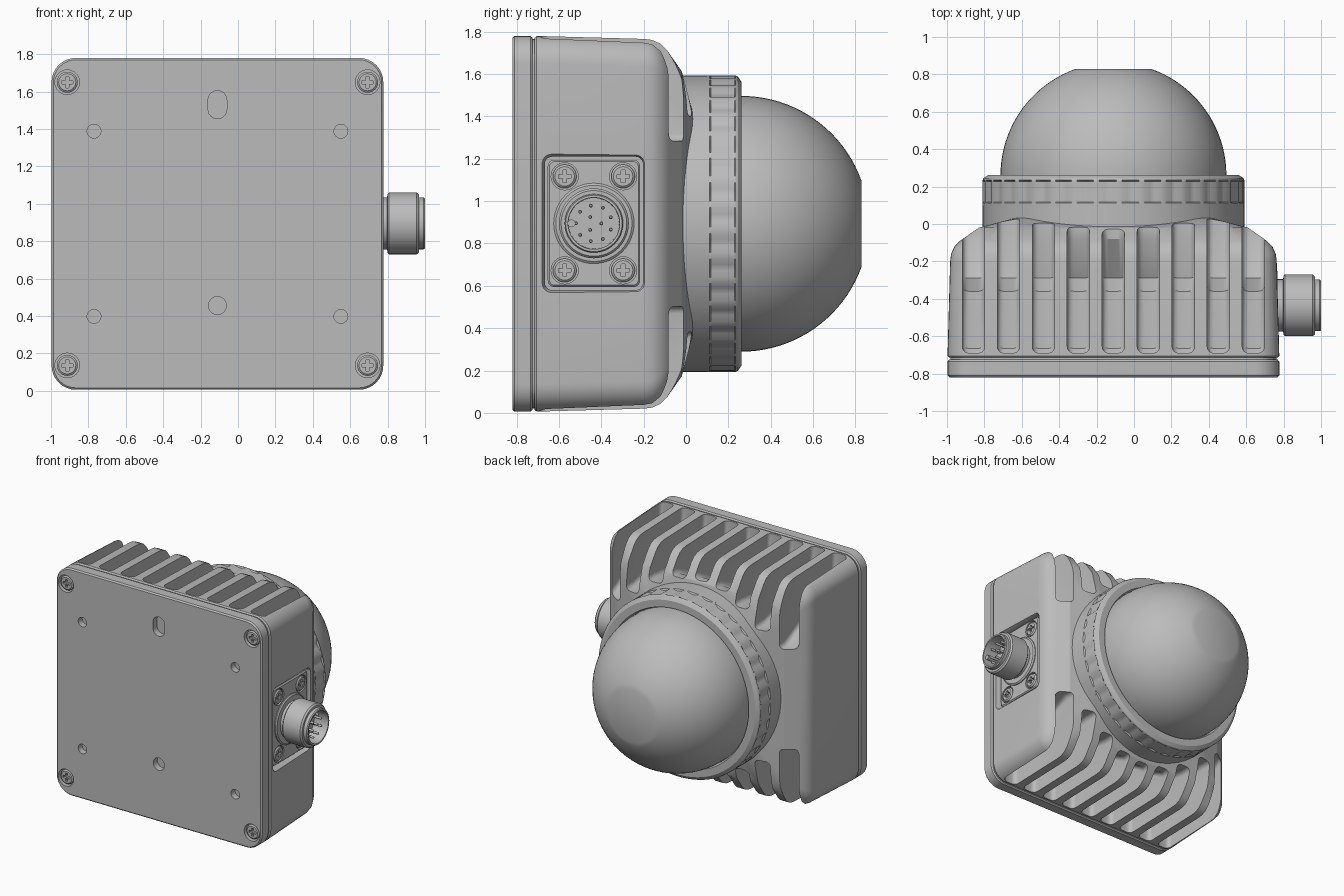
import bpy, bmesh, math
from mathutils import Vector

cube = bpy.data.objects.get("Cube")
if cube:
    bpy.data.objects.remove(cube)

grey = bpy.data.materials.new("housing_grey")
grey.use_nodes = True
COLOUR = (0.5, 0.5, 0.5, 1)
grey.diffuse_color = COLOUR
grey.node_tree.nodes["Principled BSDF"].inputs["Base Color"].default_value = COLOUR

CX, CZ = -0.11, 0.893          # optical axis
MID = (CX, CZ)
parts = []


def place(axis, centre, u, v, w):
    """Map a section point (u, v) at depth w to the world."""
    u, v = u + centre[0], v + centre[1]
    return Vector((u, w, v)) if axis == "y" else Vector((w, u, v))


def rounded(hu, hv, r, n):
    """Rounded rectangle; becomes a circle or pill when r is large."""
    pts = []
    for q, (su, sv) in enumerate([(1, 1), (-1, 1), (-1, -1), (1, -1)]):
        for i in range(n + 1):
            a = (q + i / n) * math.pi / 2
            pts.append((su * (hu - r) + r * math.cos(a), sv * (hv - r) + r * math.sin(a)))
    return pts


def finish(name, bm):
    bmesh.ops.recalc_face_normals(bm, faces=bm.faces)
    mesh = bpy.data.meshes.new(name)
    bm.to_mesh(mesh)
    bm.free()
    mesh.materials.append(grey)
    ob = bpy.data.objects.new(name, mesh)
    bpy.context.collection.objects.link(ob)
    parts.append(ob)
    return ob


def skin(bm, rings):
    """Bridge equal rings of points and cap both ends."""
    loops = [[bm.verts.new(p) for p in ring] for ring in rings]
    n = len(loops[0])
    for a, b in zip(loops, loops[1:]):
        for i in range(n):
            bm.faces.new((a[i], a[(i + 1) % n], b[(i + 1) % n], b[i]))
    bm.faces.new(loops[0])
    bm.faces.new(loops[-1])


def solid(name, axis, centre, sections, n=8):
    """Loft of rounded sections (depth, half width, half height, radius)."""
    bm = bmesh.new()
    skin(bm, [[place(axis, centre, u, v, w) for u, v in rounded(hu, hv, r, n)]
              for w, hu, hv, r in sections])
    bmesh.ops.remove_doubles(bm, verts=bm.verts, dist=1e-5)
    return finish(name, bm)


def lathe(name, axis, centre, profile, n=8):
    return solid(name, axis, centre, [(w, r, r, r) for w, r in profile], n)


def boolean(ob, tool, op="DIFFERENCE"):
    """Apply a boolean and discard the tool."""
    mod = ob.modifiers.new("cut", "BOOLEAN")
    mod.operation, mod.solver, mod.object = op, "EXACT", tool
    bpy.context.view_layer.update()
    new = bpy.data.meshes.new_from_object(ob.evaluated_get(bpy.context.evaluated_depsgraph_get()))
    ob.modifiers.clear()
    ob.data = new
    parts.remove(tool)
    bpy.data.objects.remove(tool)


def screw(name, axis, centre, base, top):
    """Cross-head screw whose face lies at depth top."""
    s = 1 if top > base else -1
    head = lathe(name, axis, centre, [(base, .056), (top - s * .008, .056), (top, .046)], 6)
    for hu, hv in ((.03, .009), (.009, .03)):
        boolean(head, solid("cross_cutter", axis, centre,
                            [(top - s * .02, hu, hv, .002), (top + s * .02, hu, hv, .002)], 1))


# Finned housing: tapered box, shallow pyramid at the rear, round neck
housing = solid("finned_housing", "y", MID, [
    (-.715, .878, .878, .12), (-.705, .887, .887, .13), (-.2, .873, .873, .13),
    (-.16, .868, .868, .13), (-.12, .85, .85, .13), (-.09, .82, .82, .13),
    (-.02, .72, .72, .12), (.055, .44, .44, .1)])
boolean(housing, lathe("neck", "y", MID, [(-.3, .7), (.1, .7)], 20), "UNION")

# Cooling slots, cut through the top and bottom and following the neck
ends = [.73, .71, .63, .51, .39]
for side in (1, -1):
    bm = bmesh.new()
    for k in range(-4, 5):
        end = ends[abs(k)]
        outline = [(-.69, 1.05), (-.69, .74), (-.665, .71), (-.36, .7),
                   (-.29, min(.6, (end + .6) / 2)), (-.08, end), (.09, end), (.09, 1.05)]
        skin(bm, [[Vector((CX + k * .187 + dx, y, CZ + side * z)) for y, z in outline]
                  for dx in (-.06, .06)])
    rims = [e for e in bm.edges if abs(e.verts[0].co.x - e.verts[1].co.x) < 1e-4]
    bmesh.ops.recalc_face_normals(bm, faces=bm.faces)
    bmesh.ops.bevel(bm, geom=rims, offset=.035, segments=4, profile=.5, affect="EDGES")
    boolean(housing, finish("slot_cutter", bm))

# Recess for the connector flange in the left side
PORT = (-.435, .895)
boolean(housing, solid("recess_cutter", "x", PORT, [(.71, .232, .315, .035),
                                                    (.745, .232, .315, .035),
                                                    (.79, .25, .333, .05)], 5))

# Mounting plate with holes
plate = solid("mounting_plate", "y", MID, [
    (-.82, .877, .877, .12), (-.81, .887, .887, .13), (-.735, .887, .887, .13),
    (-.725, .878, .878, .12)])
solid("gasket", "y", MID, [(-.74, .872, .872, .12), (-.7, .872, .872, .12)])
holes = [(0, .637, .05, .075), (0, -.437, .048, .048)]
holes += [(x, z, .037, .037) for x in (-.66, .66) for z in (-.495, .495)]
corners = [(x, z) for x in (-.803, .803) for z in (-.757, .757)]
holes += [(x, z, .066, .066) for x, z in corners]
for x, z, hu, hv in holes:
    boolean(plate, solid("hole_cutter", "y", (CX + x, CZ + z),
                         [(-.9, hu, hv, hu), (-.77, hu, hv, hu)], 6))
for x, z in corners:
    screw("plate_screw", "y", (CX + x, CZ + z), -.76, -.812)

# Grip ring with flutes around the dome
bm = bmesh.new()
rings = []
for y, r, groove in [(.09, .6, 0), (.09, .685, 0), (.1, .7, 0), (.112, .7, 0), (.118, .7, .012),
                     (.228, .7, .012), (.234, .7, 0), (.245, .695, 0), (.262, .67, 0),
                     (.262, .615, 0), (.235, .605, 0)]:
    ring = []
    for i in range(36 * 4):
        a = math.tau * (i + .5) / 144
        rr = r - (groove if i % 4 < 2 else 0)
        ring.append(place("y", MID, rr * math.cos(a), rr * math.sin(a), y))
    rings.append(ring)
skin(bm, rings)
finish("grip_ring", bm)

# Dome with a flat tip
R, DY = .604, .26
tip = math.acos(.205 / R)
lathe("dome", "y", MID, [(.2, R)] + [(DY + R * math.sin(tip * i / 20), R * math.cos(tip * i / 20))
                                     for i in range(21)], 16)

# Connector flange and its screws
flange = solid("connector_flange", "x", PORT, [(.7, .218, .3, .03), (.745, .218, .3, .03),
                                               (.753, .21, .292, .025)], 5)
for y in (-.138, .138):
    for z in (-.222, .222):
        spot = (PORT[0] + y, PORT[1] + z)
        boolean(flange, lathe("hole_cutter", "x", spot, [(.73, .064), (.8, .064)], 6))
        screw("flange_screw", "x", spot, .72, .757)

# Round plug: collar, stepped barrel and hollow socket
lathe("plug_collar", "x", PORT, [(.74, .19), (.76, .19), (.768, .18)], 12)
lathe("plug_barrel", "x", PORT, [
    (.75, .14), (.797, .14), (.8, .158), (.807, .165), (.955, .165), (.967, .155), (.967, .138),
    (.993, .138), (1, .133), (1, .122), (.88, .12)], 12)
lathe("socket_key", "x", (PORT[0] - .105, PORT[1]), [(.87, .018), (.98, .018)], 4)

# Contact pins
pins = [(.085, math.tau * (i + .5) / 9) for i in range(9)]
pins += [(.035, math.tau * i / 3) for i in range(3)]
for r, a in pins:
    lathe("pin", "x", (PORT[0] + r * math.cos(a), PORT[1] + r * math.sin(a)),
          [(.87, .009), (.965, .009), (.972, .005)], 3)

# Smooth shading with crisp edges
bpy.ops.object.select_all(action="DESELECT")
for ob in parts:
    ob.select_set(True)
bpy.context.view_layer.objects.active = housing
bpy.ops.object.shade_smooth_by_angle(angle=math.radians(30))
